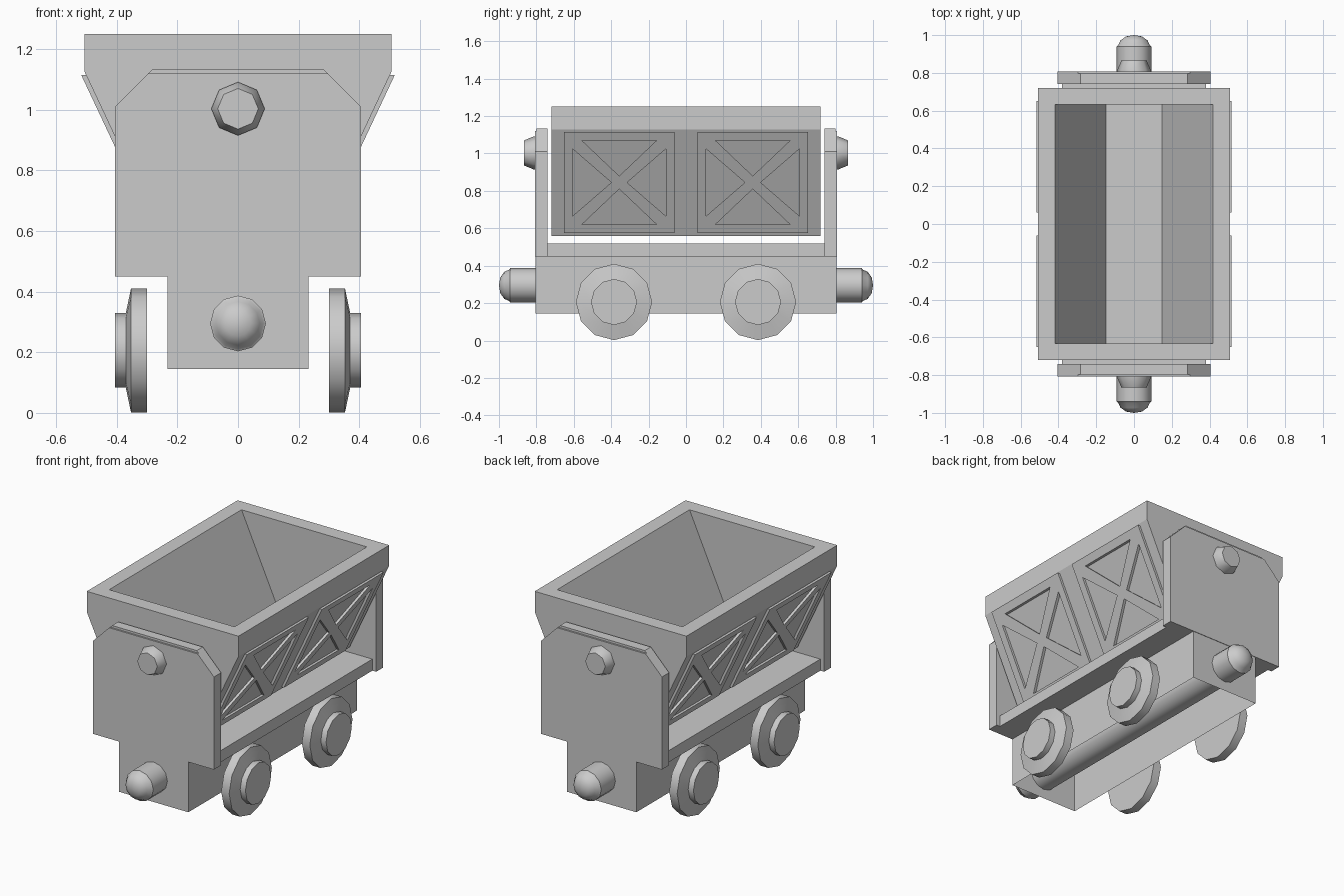
import bpy, bmesh, math
from mathutils import Vector

cube = bpy.data.objects.get("Cube")
if cube:
    bpy.data.objects.remove(cube, do_unlink=True)

grey = bpy.data.materials.new("plain_grey")
grey.use_nodes = True
COLOUR = (0.6, 0.6, 0.6, 1)
grey.diffuse_color = COLOUR
grey.node_tree.nodes["Principled BSDF"].inputs["Base Color"].default_value = COLOUR


def finish(name, bm, smooth=False, normals=True):
    if normals:
        bmesh.ops.recalc_face_normals(bm, faces=bm.faces)
    mesh = bpy.data.meshes.new(name)
    bm.to_mesh(mesh)
    bm.free()
    mesh.materials.append(grey)
    obj = bpy.data.objects.new(name, mesh)
    bpy.context.collection.objects.link(obj)
    if smooth:
        bpy.ops.object.select_all(action='DESELECT')
        obj.select_set(True)
        bpy.context.view_layer.objects.active = obj
        bpy.ops.object.shade_smooth_by_angle(angle=math.radians(50))
    return obj


def prism(half, y0, y1):
    """Extrude a profile, given as its +x half from bottom to top, along y."""
    bm = bmesh.new()
    pts = half + [(-x, z) for x, z in reversed(half)]
    face = bm.faces.new([bm.verts.new((x, y0, z)) for x, z in pts])
    new = bmesh.ops.extrude_face_region(bm, geom=[face], use_keep_orig=True)["geom"]
    bmesh.ops.translate(bm, vec=(0, y1 - y0, 0),
                        verts=[g for g in new if isinstance(g, bmesh.types.BMVert)])
    bmesh.ops.recalc_face_normals(bm, faces=bm.faces)
    return bm


def lathe(name, profile, sides, centre, direction):
    """Turn (radius, height) points about an axis."""
    bm = bmesh.new()
    rot = Vector(direction).to_track_quat('Z', 'Y')
    rings = []
    for r, h in profile:
        angles = [2 * math.pi * i / sides for i in range(sides)]
        rings.append([bm.verts.new(Vector(centre) + rot @ Vector(
            (r * math.cos(a), r * math.sin(a), h))) for a in angles])
    for low, high in zip(rings, rings[1:]):
        for i in range(sides):
            j = (i + 1) % sides
            bm.faces.new((low[i], low[j], high[j], high[i]))
    bmesh.ops.remove_doubles(bm, verts=bm.verts, dist=1e-5)
    return finish(name, bm, smooth=True)


# Chassis: a box open underneath, with a running board on top
bm = prism([(0.232, 0.145), (0.232, 0.45)], -0.805, 0.805)
bmesh.ops.delete(bm, geom=[f for f in bm.faces if f.normal.z < -0.9], context='FACES_ONLY')
finish("chassis", bm)
finish("running_board", prism([(0.38, 0.45), (0.38, 0.52)], -0.74, 0.74))

# Hopper: solid profile with a tapering well sunk into the top
RIM_X, RIM_Z, SLOPE = 0.507, 1.127, 0.47


def wall_x(z):
    return RIM_X - (RIM_Z - z) * SLOPE


bm = prism([(wall_x(0.56), 0.56), (RIM_X, RIM_Z), (RIM_X, 1.25)], -0.72, 0.72)
top = [f for f in bm.faces if f.normal.z > 0.9]
bmesh.ops.inset_region(bm, faces=top, thickness=0.088, use_even_offset=True)
well = bmesh.ops.extrude_discrete_faces(bm, faces=top)["faces"][0]
for v in well.verts:
    v.co.x = math.copysign(0.148, v.co.x)
    v.co.z = 0.66
finish("hopper", bm)

# Cross-braced side panels: a plate with four triangular openings
W, H, MID = 0.295, 0.27, 0.845
GAP, REACH, TIP = 0.045, 0.2, 0.035


def brace_panel(name, side, yc):
    loops = [[(-W, -H), (W, -H), (W, H), (-W, H)]]
    for s in (-1, 1):
        loops.append([(-REACH, s * (H - GAP)), (REACH, s * (H - GAP)), (0, s * TIP)])
        loops.append([(s * (W - GAP), -0.18), (s * (W - GAP), 0.18), (s * TIP * 1.2, 0)])
    bm = bmesh.new()
    for pts in loops:
        vs = [bm.verts.new((0, yc + y, MID + z)) for y, z in pts]
        for a, b in zip(vs, vs[1:] + vs[:1]):
            bm.edges.new((a, b))
    bmesh.ops.triangle_fill(bm, use_beauty=True, use_dissolve=False,
                            edges=bm.edges[:], normal=(side, 0, 0))
    new = bmesh.ops.extrude_face_region(bm, geom=bm.faces[:], use_keep_orig=True)["geom"]
    outer = {g for g in new if isinstance(g, bmesh.types.BMVert)}
    for v in bm.verts:
        v.co.x = side * (wall_x(v.co.z) + (0.016 if v in outer else -0.002))
    finish(name, bm)


for side, sname in ((1, "left"), (-1, "right")):
    for end, ename in ((-1, "front"), (1, "back")):
        brace_panel(f"{ename}_{sname}_brace_panel", side, end * 0.357)
        # Wheel: rim, tapered face and hub
        lathe(f"{ename}_{sname}_wheel",
              [(0, 0.3), (0.204, 0.3), (0.204, 0.353), (0.123, 0.37), (0.123, 0.405), (0, 0.405)],
              12, (0, end * 0.385, 0.206), (side, 0, 0))

# End plates with cap strip and knob
for end, ename in ((-1, "front"), (1, "back")):
    finish(f"{ename}_plate", prism([(0.405, 0.45), (0.405, 1.01), (0.296, 1.12)],
                                   end * 0.74, end * 0.808))
    finish(f"{ename}_plate_cap", prism([(0.296, 1.12), (0.283, 1.133)],
                                       end * 0.74, end * 0.798))
    lathe(f"{ename}_knob", [(0, 0.8), (0.088, 0.8), (0.088, 0.815), (0.067, 0.866), (0, 0.866)],
          8, (0, 0, 1.003), (0, end, 0))

# Buffer rod running the full length, with domed ends
half = [(0.092, 0.94), (0.084, 0.945), (0.072, 0.972), (0.042, 0.993), (0, 1.0)]
lathe("buffer_rod", [(r, -h) for r, h in reversed(half)] + half, 12, (0, 0, 0.295), (0, 1, 0))
